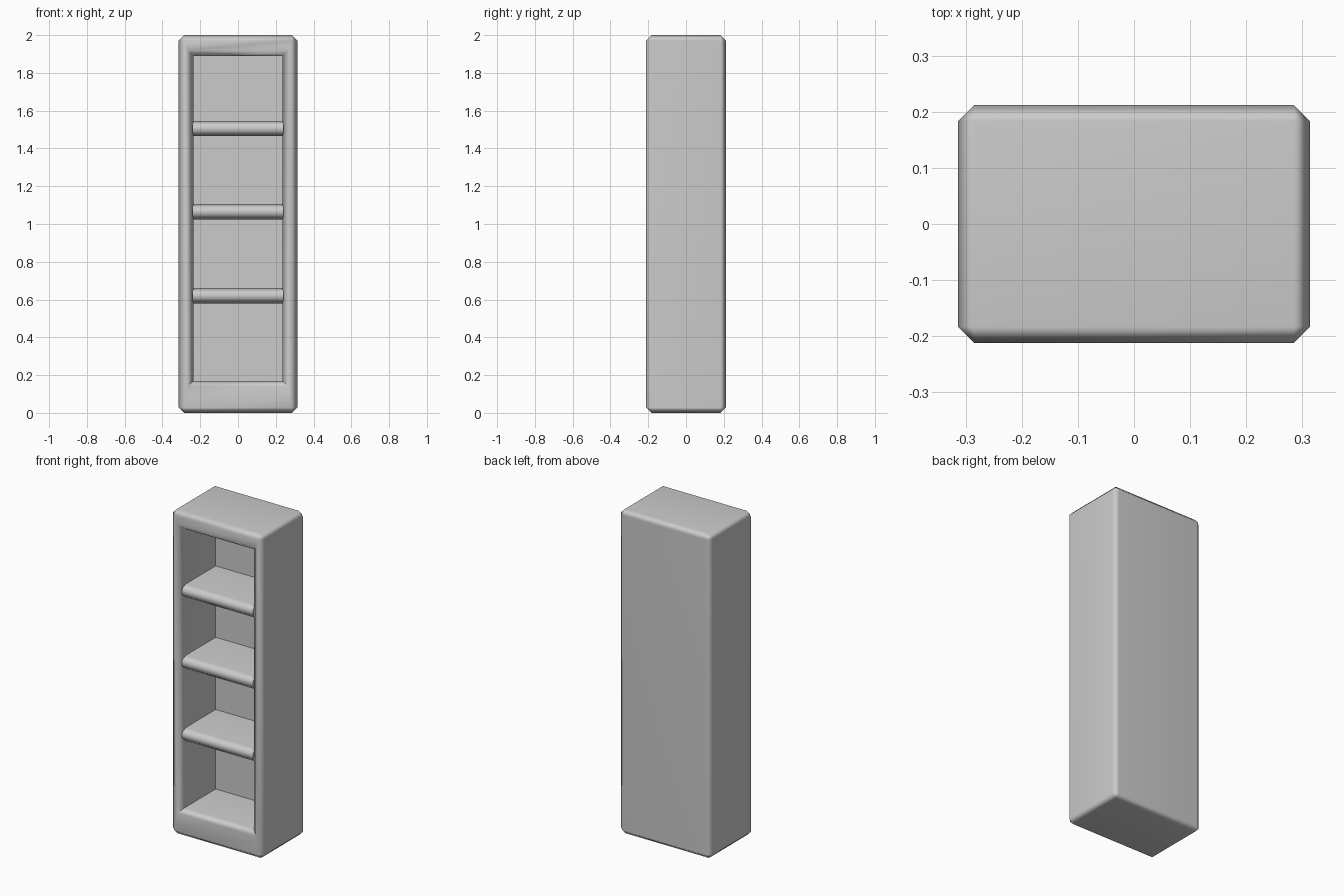
import bpy, bmesh
from mathutils import Vector
from math import radians

cube = bpy.data.objects.get("Cube")
if cube:
    bpy.data.objects.remove(cube, do_unlink=True)

# Single grey finish
grey = bpy.data.materials.new("plain_grey")
grey.use_nodes = True
colour = (0.6, 0.6, 0.6, 1)
grey.diffuse_color = colour
grey.node_tree.nodes["Principled BSDF"].inputs["Base Color"].default_value = colour

FRONT, BACK, HALF_W, HEIGHT = -0.212, 0.212, 0.314, 2.0
INNER_W, FLOOR, CEILING, INNER_BACK = 0.236, 0.17, 1.89, 0.12


def add_box(bm, low, high):
    low, high = Vector(low), Vector(high)
    verts = bmesh.ops.create_cube(bm, size=1)["verts"]
    for v in verts:
        v.co = (low + high) / 2 + v.co * (high - low)
    return verts


def chamfer(bm, edges, width):
    bmesh.ops.bevel(bm, geom=edges, offset=width, offset_type='OFFSET',
                    segments=1, profile=0.5, affect='EDGES')


def finish(bm, name):
    bmesh.ops.recalc_face_normals(bm, faces=bm.faces)
    mesh = bpy.data.meshes.new(name)
    bm.to_mesh(mesh)
    bm.free()
    mesh.materials.append(grey)
    obj = bpy.data.objects.new(name, mesh)
    bpy.context.collection.objects.link(obj)
    bpy.ops.object.select_all(action='DESELECT')
    obj.select_set(True)
    bpy.context.view_layer.objects.active = obj
    bpy.ops.object.shade_smooth_by_angle(angle=radians(60))
    # Keep the broad faces flat while the chamfers blend smoothly
    weighted = obj.modifiers.new("flat_faces", 'WEIGHTED_NORMAL')
    weighted.keep_sharp = True
    return obj


# Cabinet: solid block with a recess pushed in from the front
bm = bmesh.new()
add_box(bm, (-HALF_W, FRONT, 0), (HALF_W, BACK, HEIGHT))
soft_edges = list(bm.edges)
front = min(bm.faces, key=lambda f: f.calc_center_median().y)
bmesh.ops.inset_region(bm, faces=[front], thickness=0.05)
for v in front.verts:
    v.co.x = INNER_W if v.co.x > 0 else -INNER_W
    v.co.z = CEILING if v.co.z > 1 else FLOOR
soft_edges += list(front.edges)
recess = bmesh.ops.extrude_discrete_faces(bm, faces=[front])["faces"][0]
for v in recess.verts:
    v.co.y = INNER_BACK
soft_edges = [e for e in bm.edges if e in soft_edges or
              (all(abs(v.co.y - FRONT) < 1e-4 for v in e.verts)
               and all(abs(v.co.x) < INNER_W + 0.01 for v in e.verts))]
chamfer(bm, soft_edges, 0.029)
finish(bm, "cabinet")

# Three shelves with chamfered front edges
for name, z in (("lower_shelf", 0.62), ("middle_shelf", 1.065), ("upper_shelf", 1.505)):
    bm = bmesh.new()
    add_box(bm, (-0.241, -0.2, z - 0.04), (0.241, INNER_BACK + 0.01, z + 0.04))
    chamfer(bm, [e for e in bm.edges
                 if all(v.co.y < 0 for v in e.verts)
                 and abs(e.verts[0].co.x - e.verts[1].co.x) > 0.1], 0.025)
    finish(bm, name)
